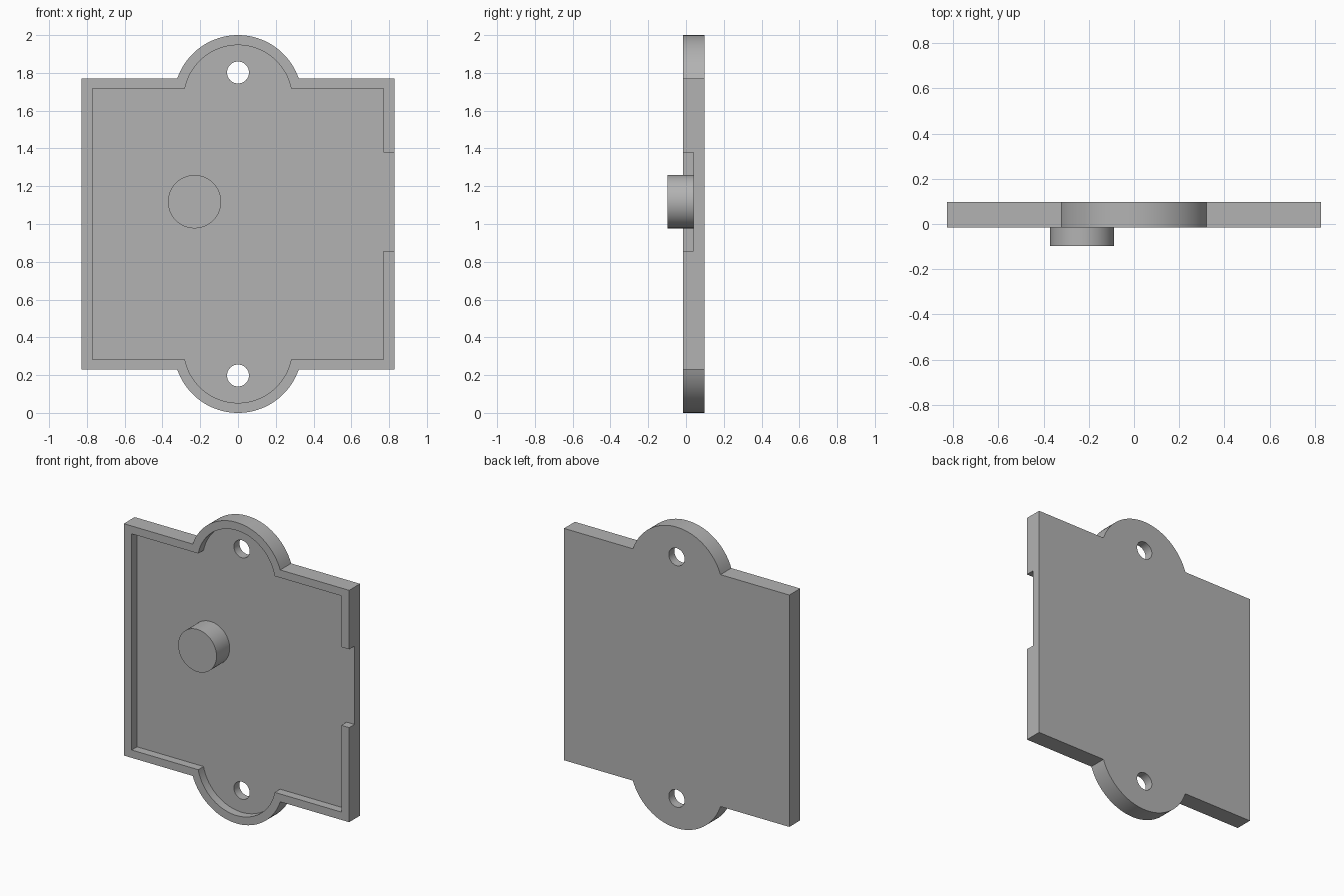
import bpy, bmesh, math
from mathutils import Matrix

cube = bpy.data.objects.get("Cube")
if cube:
    bpy.data.objects.remove(cube, do_unlink=True)

BACK, FLOOR, FRONT, KNOB = 0.098, 0.04, -0.016, -0.098
MID = 1.0          # height of the plate centre
EAR = 0.66         # distance of the ear arc centres from the plate centre

grey = bpy.data.materials.new("plain grey")
grey.use_nodes = True
COLOUR = (0.45, 0.45, 0.45, 1)
grey.diffuse_color = COLOUR
grey.node_tree.nodes["Principled BSDF"].inputs["Base Color"].default_value = COLOUR


def ear(radius, half_height, steps=40):
    """Upper arc from right to left, ending on the straight edge."""
    start = math.asin((half_height - EAR) / radius)
    sweep = math.pi - 2 * start
    return [(radius * math.cos(start + sweep * i / steps),
             EAR + radius * math.sin(start + sweep * i / steps))
            for i in range(steps + 1)]


def outline(half_width, half_height, radius, notch=()):
    """Rectangle with a round ear on the top and bottom edges."""
    top = ear(radius, half_height)
    w, h = half_width, half_height
    bottom = [(-x, -z) for x, z in top]
    return [(w, h)] + top + [(-w, h), (-w, -h)] + bottom + [(w, -h)] + list(notch)


def circle(x, z, radius, steps=64):
    return [(x + radius * math.cos(math.tau * i / steps),
             z + radius * math.sin(math.tau * i / steps)) for i in range(steps)]


def extrude(name, points, y0, y1):
    """Solid from an x-z profile between two depths."""
    bm = bmesh.new()
    face = bm.faces.new([bm.verts.new((x, y0, z + MID)) for x, z in points])
    side = bmesh.ops.extrude_face_region(bm, geom=[face])
    verts = [v for v in side["geom"] if isinstance(v, bmesh.types.BMVert)]
    bmesh.ops.translate(bm, verts=verts, vec=(0, y1 - y0, 0))
    bmesh.ops.recalc_face_normals(bm, faces=bm.faces)
    mesh = bpy.data.meshes.new(name)
    bm.to_mesh(mesh)
    bm.free()
    mesh.materials.append(grey)
    obj = bpy.data.objects.new(name, mesh)
    bpy.context.collection.objects.link(obj)
    return obj


def cut(target, cutter):
    """Subtract the cutter, then discard it."""
    cutter.hide_render = True
    mod = target.modifiers.new("cut", "BOOLEAN")
    mod.operation, mod.solver, mod.object = "DIFFERENCE", "EXACT", cutter
    bpy.context.view_layer.objects.active = target
    bpy.ops.object.modifier_apply(modifier=mod.name)
    bpy.data.objects.remove(cutter, do_unlink=True)


# Cover plate with two round ears
plate = extrude("cover_plate", outline(0.828, 0.77, 0.34), FRONT, BACK)

# Shallow front recess, open through the rim at the side notch
IN = 0.77
notch = [(IN, -0.142), (0.9, -0.142), (0.9, 0.378), (IN, 0.378)]
cut(plate, extrude("recess_cutter", outline(IN, 0.718, 0.287, notch), -0.2, FLOOR))

# Screw holes
for side in (1, -1):
    cut(plate, extrude("hole_cutter", circle(0, side * 0.802, 0.058), -0.2, 0.2))

# Round boss standing on the recess floor
boss = extrude("round_boss", circle(-0.23, 0.118, 0.141), KNOB, FLOOR + 0.02)

# Smooth curved walls, sharp edges
for obj in (plate, boss):
    bpy.ops.object.select_all(action="DESELECT")
    obj.select_set(True)
    bpy.context.view_layer.objects.active = obj
    bpy.ops.object.shade_smooth_by_angle(angle=math.radians(30))
